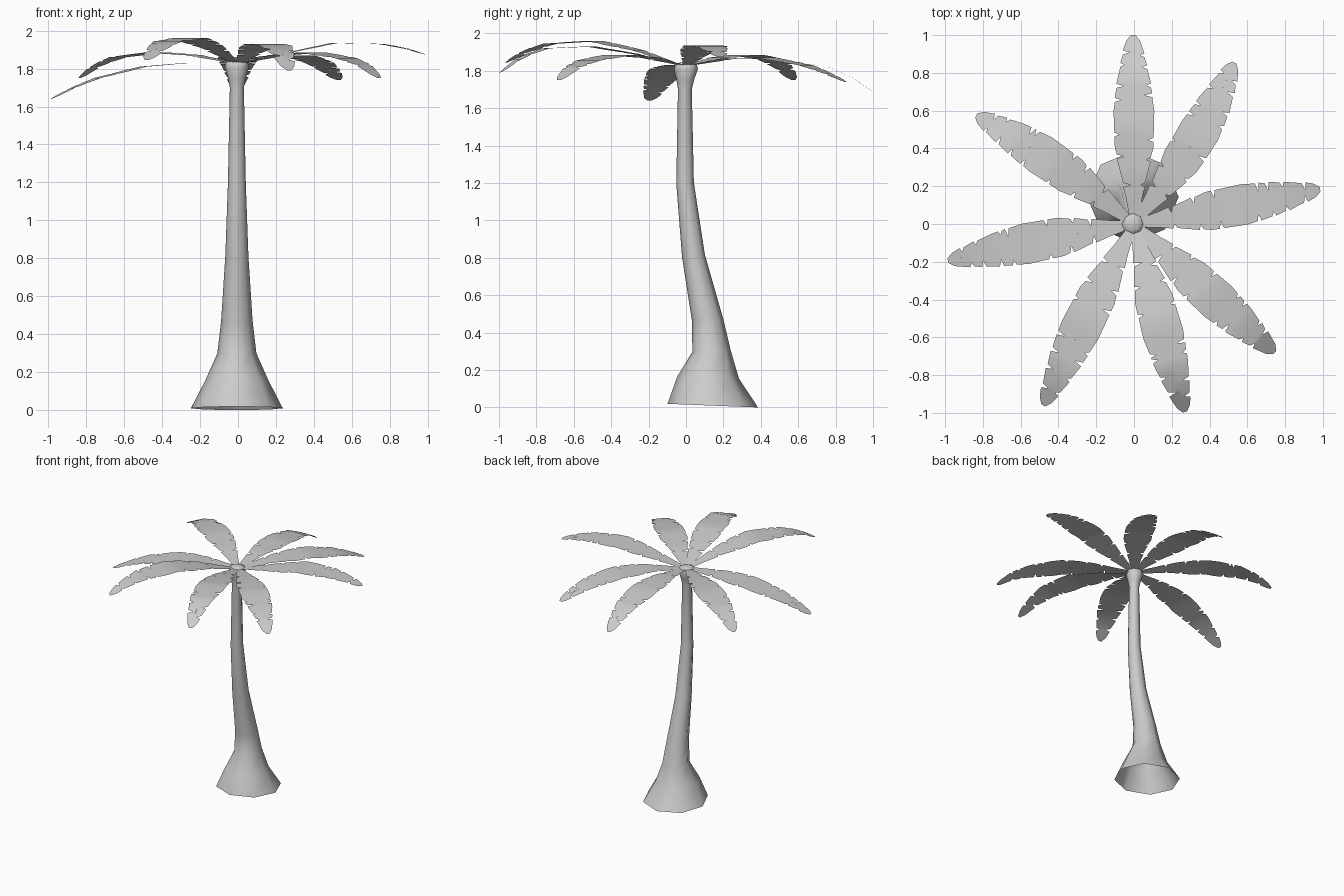
import bpy, bmesh, math, random
from mathutils import Vector

if "Cube" in bpy.data.objects:
    bpy.data.objects.remove(bpy.data.objects["Cube"])

random.seed(4)


def finish(bm, name, angle):
    me = bpy.data.meshes.new(name)
    bm.to_mesh(me)
    bm.free()
    ob = bpy.data.objects.new(name, me)
    bpy.context.collection.objects.link(ob)
    bpy.context.view_layer.objects.active = ob
    ob.select_set(True)
    bpy.ops.object.shade_smooth_by_angle(angle=math.radians(angle))
    ob.select_set(False)
    return ob


# Trunk: octagonal rings along a leaning path, open at the bottom
# (centre y, z, radius, tilt = dz/dy)
RINGS = [(0.143, 0.01, 0.242, -0.04), (0.118, 0.16, 0.165, -0.03), (0.137, 0.30, 0.103, 0.02),
         (0.115, 0.47, 0.083, 0.1), (0.04, 0.81, 0.061, 0.12), (-0.005, 1.20, 0.047, 0.05),
         (-0.006, 1.70, 0.037, 0), (-0.004, 1.75, 0.047, 0), (0, 1.81, 0.064, 0),
         (0, 1.832, 0.058, 0), (0, 1.845, 0.03, 0)]
bm = bmesh.new()
prev = None
for y, z, r, tilt in RINGS:
    ring = []
    for k in range(8):
        a = math.tau * k / 8
        dy = r * math.sin(a)
        ring.append(bm.verts.new((-0.006 + r * math.cos(a), y + dy, z + dy * tilt)))
    if prev:
        for k in range(8):
            j = (k + 1) % 8
            bm.faces.new((prev[k], prev[j], ring[j], ring[k]))
    prev = ring
bm.faces.new(prev)
finish(bm, "trunk", 50)


# Fronds: thin arched blades with torn edges
HEIGHT_T = [0, 0.25, 0.5, 0.75, 0.88, 1]
WIDTH = [(0, 0.022), (0.12, 0.045), (0.38, 0.102), (0.58, 0.108), (0.75, 0.088),
         (0.9, 0.056), (0.97, 0.036), (1, 0.012)]


def lerp_table(table, t):
    for (t0, v0), (t1, v1) in zip(table, table[1:]):
        if t <= t1:
            return v0 + (v1 - v0) * (t - t0) / (t1 - t0)
    return table[-1][1]


def frond(name, mid, tip, heights):
    base = Vector(tip).normalized() * 0.03
    mid, tip = Vector(mid), Vector(tip)
    ctrl = 2 * mid - 0.5 * (base + tip)
    ztab = list(zip(HEIGHT_T, heights))
    bm = bmesh.new()

    def point(t, side):
        c = base * (1 - t) ** 2 + ctrl * 2 * t * (1 - t) + tip * t * t
        d = ((ctrl - base) * (1 - t) + (tip - ctrl) * t).normalized()
        p = c + Vector((-d.y, d.x)) * side
        return bm.verts.new((p.x, p.y, lerp_table(ztab, t)))

    for s in (-1, 1):
        # edge samples, with a narrow notch at jittered places
        pts = [(t, lerp_table(WIDTH, t)) for t in (0, 0.12, 0.25, 0.38, 0.5, 0.58, 0.75, 0.97, 1)]
        for n in (0.19, 0.32, 0.44, 0.65, 0.71, 0.82, 0.9):
            n += random.uniform(-0.02, 0.02)
            w = lerp_table(WIDTH, n)
            pts += [(n - 0.011, w), (n, w - random.uniform(0.02, 0.045)), (n + 0.011, w)]
        pts.sort()
        rows = [(point(t, 0), point(t, s * w)) for t, w in pts]
        for (a, b), (c, d) in zip(rows, rows[1:]):
            bm.faces.new((a, b, d, c) if s < 0 else (a, c, d, b))
    bmesh.ops.remove_doubles(bm, verts=bm.verts, dist=0.0005)
    finish(bm, name, 60)


FRONDS = [  # plan midpoint, plan tip, heights along the blade
    ((0.0, 0.52), (-0.005, 1.0), (1.83, 1.86, 1.86, 1.82, 1.765, 1.69)),
    ((0.31, 0.43), (0.53, 0.855), (1.83, 1.865, 1.87, 1.83, 1.79, 1.74)),
    ((0.51, 0.09), (0.985, 0.185), (1.83, 1.885, 1.935, 1.93, 1.91, 1.875)),
    ((0.39, -0.36), (0.745, -0.68), (1.83, 1.87, 1.885, 1.855, 1.82, 1.75)),
    ((0.135, -0.51), (0.27, -0.995), (1.83, 1.89, 1.93, 1.92, 1.875, 1.79)),
    ((-0.25, -0.49), (-0.48, -0.96), (1.83, 1.91, 1.96, 1.945, 1.91, 1.845)),
    ((-0.50, -0.09), (-0.985, -0.195), (1.83, 1.83, 1.81, 1.75, 1.70, 1.64)),
    ((-0.43, 0.325), (-0.835, 0.575), (1.83, 1.87, 1.885, 1.86, 1.82, 1.75)),
]
for i, (mid, tip, heights) in enumerate(FRONDS):
    frond(f"frond_{i + 1}", mid, tip, heights)
